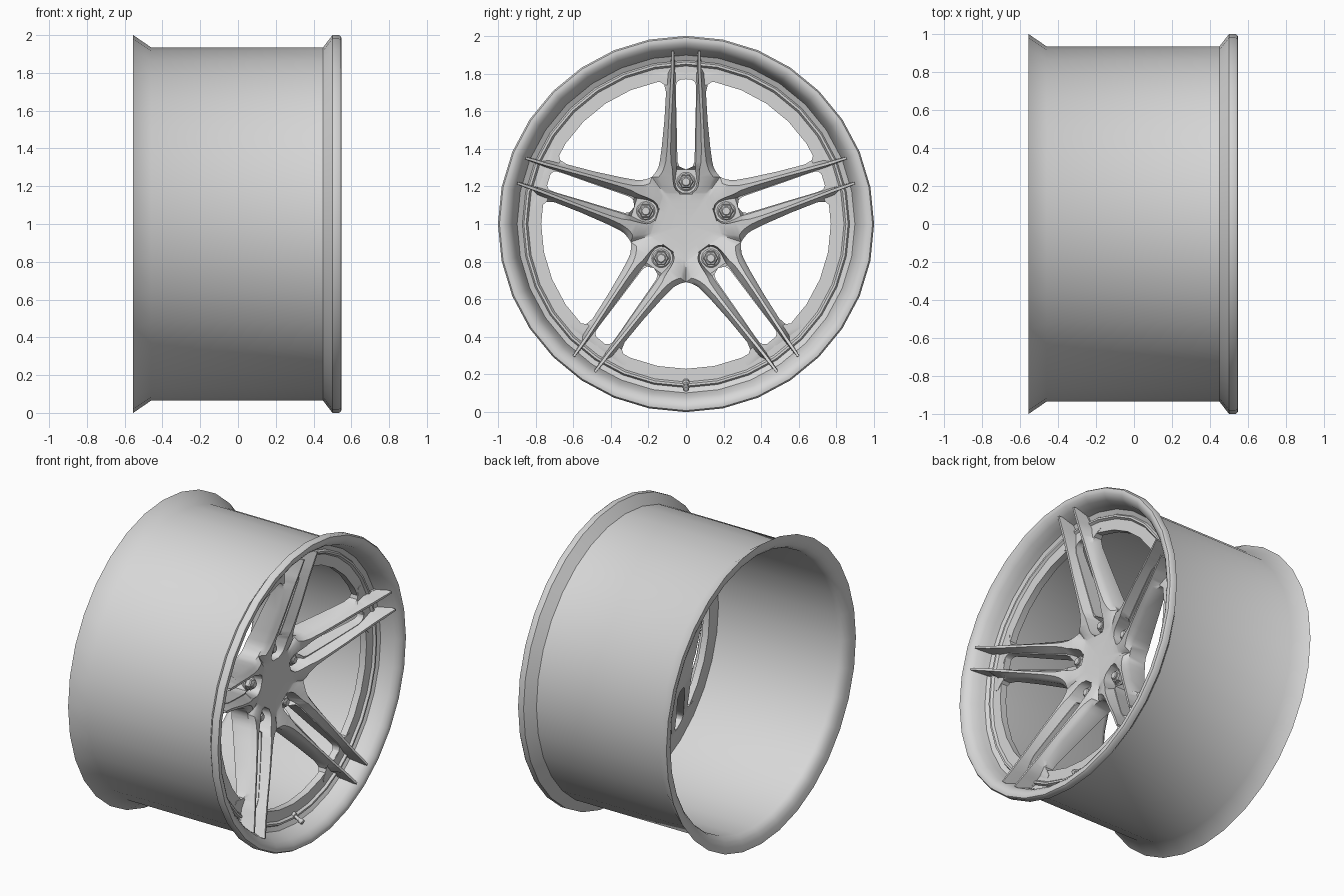
import bpy, bmesh, math
from mathutils import Vector

cube = bpy.data.objects.get("Cube")
if cube:
    bpy.data.objects.remove(cube)

metal = bpy.data.materials.new("grey metal")
metal.use_nodes = True
grey = (0.68, 0.68, 0.68, 1)
metal.diffuse_color = grey
metal.node_tree.nodes["Principled BSDF"].inputs["Base Color"].default_value = grey

SPOKES = 5
SECTOR = math.pi / SPOKES


def finish(name, bm, angle=30):
    bmesh.ops.remove_doubles(bm, verts=bm.verts, dist=0.0005)
    bmesh.ops.recalc_face_normals(bm, faces=bm.faces)
    mesh = bpy.data.meshes.new(name)
    bm.to_mesh(mesh)
    bm.free()
    mesh.materials.append(metal)
    obj = bpy.data.objects.new(name, mesh)
    bpy.context.collection.objects.link(obj)
    bpy.ops.object.select_all(action='DESELECT')
    obj.select_set(True)
    bpy.context.view_layer.objects.active = obj
    bpy.ops.object.shade_smooth_by_angle(angle=math.radians(angle))
    return obj


def place(x, along, across, theta):
    """Point given along and across a spoke turned by theta from straight up."""
    c, s = math.cos(theta), math.sin(theta)
    return Vector((x, along * s + across * c, 1 + along * c - across * s))


def lathe(bm, profile, sides, origin=Vector((0, 0, 1)), axis=Vector((1, 0, 0)), closed=False):
    """Spin (distance, radius) pairs around an axis."""
    turn = axis.to_track_quat('Z', 'Y')
    rings = []
    for d, r in profile:
        ring = []
        for i in range(sides):
            a = math.tau * i / sides
            ring.append(bm.verts.new(origin + turn @ Vector((r * math.cos(a), r * math.sin(a), d))))
        rings.append(ring)
    pairs = list(zip(rings, rings[1:]))
    if closed:
        pairs.append((rings[-1], rings[0]))
    else:
        bm.faces.new(rings[0])
        bm.faces.new(rings[-1])
    for a, b in pairs:
        for i in range(sides):
            j = (i + 1) % sides
            bm.faces.new((a[i], a[j], b[j], b[i]))


def ramp(points, u):
    """Straight-line interpolation through (u, value) points."""
    for (u0, v0), (u1, v1) in zip(points, points[1:]):
        if u <= u1:
            return v0 + (v1 - v0) * (u - u0) / (u1 - u0)
    return points[-1][1]


# Barrel with flared flanges, rolled lips at both ends and the stepped inner ring
bm = bmesh.new()
lathe(bm, [(-.555, 1), (-.46, .935), (.45, .935), (.5, 1), (.535, 1), (.546, .992),
           (.548, .978), (.543, .96), (.53, .942), (.51, .925), (.46, .908), (.425, .898),
           (.41, .87), (.425, .862), (.425, .85), (.41, .84), (.41, .77), (.365, .77),
           (.375, .83), (.39, .9), (-.49, .9), (-.515, .91), (-.535, .93), (-.548, .96)],
      32, closed=True)
finish("rim_barrel", bm, 40)

# Heights of the spoke crest, the drop of its side edge and the back along a spoke
crest = [(0, .272), (.16, .28), (.26, .312), (.5, .398), (.7, .463), (.92, .54)]
side_drop = [(0, 0), (.16, 0), (.25, .032), (.35, .05)]
back = [(0, .13), (.3, .16), (.5, .245), (.75, .36), (.83, .385), (.92, .44)]
hub_end, pocket_start, pocket_end, ring_start = .25, .164, .29, .74

# Half spoke sections: along, slot edge, floor edge, crest inner, crest outer, outer edge
sections = [
    (0, 0, 0, 0, 0, 0),
    (.12, 0, .02, .04, .07, .09),
    (.16, 0, .022, .036, .09, .11),
    (.165, 0, .02, .034, .1, .12),
    (.18, 0, .043, .053, .11, .13),
    (.2, 0, .055, .064, .125, .14),
    (.225, 0, .058, .068, .135, .15),
    (.25, 0, .056, .07, .145, .18),
    (.27, 0, .053, .071, .13, .165),
    (.29, 0, .05, .072, .12, .153),
    (.305, .035, .05, .075, .115, .146),
    (.33, .045, .052, .08, .108, .14),
    (.4, .047, .053, .082, .1, .13),
    (.55, .05, .055, .078, .092, .115),
    (.7, .054, .058, .07, .085, .106),
    (.74, .053, .058, .068, .083, .116),
    (.755, .047, .057, .067, .082, .137),
    (.768, .03, .057, .067, .082, .165),
    (.775, 0, .057, .066, .081, .18),
    (.8, 0, .057, .065, .08, .18),
    (.83, .058, .058, .064, .08, .084),
    (.92, .062, .062, .064, .076, .078)]


def section_points(row):
    u, slot, floor, c_in, c_out, outer = row
    top, low = ramp(crest, u), ramp(back, u)
    if u < pocket_start:
        x_floor = top
    elif u <= pocket_end:
        x_floor = .215
    else:
        x_floor = top - .055
    if u <= hub_end:
        outer = u * math.tan(SECTOR)
    x_side = top - ramp(side_drop, u)
    foot, x_foot = (c_out + outer) / 2, (top + x_side) / 2
    if u >= ring_start:
        # The blade stands on a flat web level with the ring
        x_floor = x_side = x_foot = .412
        foot = c_out + .016
    if u > .82:
        # The fin beyond the ring starts below its surface
        x_floor = x_side = x_foot = low + .015
        foot = (c_out + outer) / 2
    return [(slot, x_floor), (floor, x_floor), (c_in, top), (c_out, top),
            (foot, x_foot), (outer, x_side), (outer, low), (slot, low)]


# Hub and five twin-blade spokes
bm = bmesh.new()
for k in range(SPOKES):
    for side in (1, -1):
        theta = 2 * SECTOR * k
        loops = [[bm.verts.new(place(x, row[0], side * y, theta))
                  for y, x in section_points(row)] for row in sections]
        for r, (a, b) in enumerate(zip(loops, loops[1:])):
            for i in range(len(a)):
                j = (i + 1) % len(a)
                on_hub_seam = i == 5 and sections[r + 1][0] <= hub_end
                on_middle = i == 7 and sections[r][1] == sections[r + 1][1] == 0
                if not (on_hub_seam or on_middle):
                    bm.faces.new((a[i], a[j], b[j], b[i]))
        bm.faces.new(loops[-1])
bmesh.ops.dissolve_degenerate(bm, dist=0.0005, edges=bm.edges)
finish("hub_and_spokes", bm, 40)

# Wheel nuts: round washer, hexagonal nut and end cap
for k in range(SPOKES):
    bm = bmesh.new()
    seat = place(-.022, .225, 0, 2 * SECTOR * k)
    lathe(bm, [(.23, .05), (.245, .05), (.252, .043)], 20, seat)
    lathe(bm, [(.25, .04), (.278, .04), (.285, .034)], 6, seat)
    lathe(bm, [(.28, .025), (.292, .025), (.297, .02)], 12, seat)
    finish("wheel_nut_%d" % (k + 1), bm)

# Valve stem at the bottom of the rim
bm = bmesh.new()
lathe(bm, [(0, .02), (.02, .02), (.025, .012), (.06, .012), (.062, .017),
           (.085, .017), (.09, .012)], 12, place(.4, -.84, 0, 0), Vector((.85, 0, -.4)))
finish("valve_stem", bm)
